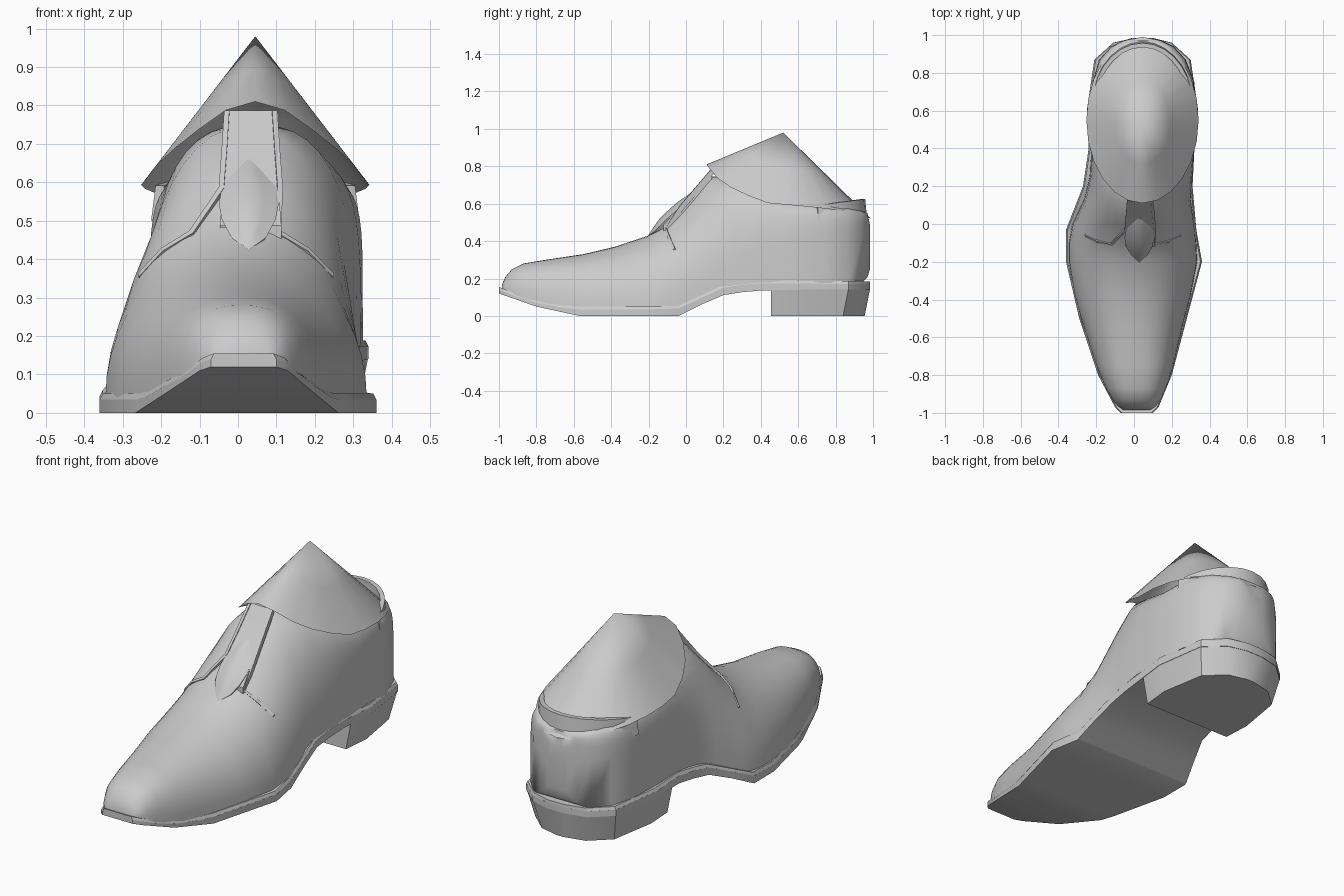
import bpy, bmesh, math
from mathutils import Vector

cube = bpy.data.objects.get("Cube")
if cube:
    bpy.data.objects.remove(cube)

grey = bpy.data.materials.new("plain grey")
grey.use_nodes = True
grey.diffuse_color = (0.6, 0.6, 0.6, 1)
grey.node_tree.nodes["Principled BSDF"].inputs["Base Color"].default_value = (0.6, 0.6, 0.6, 1)


def lerp(table, y):
    """Interpolate the columns of a table keyed by y."""
    if y <= table[0][0]:
        return table[0][1:]
    for a, b in zip(table, table[1:]):
        if y <= b[0]:
            t = (y - a[0]) / (b[0] - a[0])
            return [p + (q - p) * t for p, q in zip(a[1:], b[1:])]
    return table[-1][1:]


def make(name, rings, closed=True, caps=True, angle=40):
    """Bridge equal-length rings of points into one object."""
    bm = bmesh.new()
    rows = [[bm.verts.new(p) for p in ring] for ring in rings]
    n = len(rows[0])
    for a, b in zip(rows, rows[1:]):
        for i in range(n if closed else n - 1):
            j = (i + 1) % n
            bm.faces.new((a[i], a[j], b[j], b[i]))
    if caps:
        bm.faces.new(rows[0][::-1])
        bm.faces.new(rows[-1])
    bmesh.ops.remove_doubles(bm, verts=bm.verts, dist=0.0005)
    bmesh.ops.recalc_face_normals(bm, faces=bm.faces)
    mesh = bpy.data.meshes.new(name)
    bm.to_mesh(mesh)
    bm.free()
    ob = bpy.data.objects.new(name, mesh)
    bpy.context.collection.objects.link(ob)
    mesh.materials.append(grey)
    bpy.ops.object.select_all(action="DESELECT")
    ob.select_set(True)
    bpy.context.view_layer.objects.active = ob
    bpy.ops.object.shade_smooth_by_angle(angle=math.radians(angle))
    return ob


# Sole plan (y, left edge, right edge) and its height profiles
plan = [(-1, -.07, .10), (-.97, -.10, .13), (-.8, -.19, .20), (-.5, -.29, .28),
        (-.2, -.36, .36), (-.03, -.36, .33), (.2, -.27, .31), (.4, -.24, .32),
        (.6, -.25, .34), (.87, -.21, .30), (.96, -.11, .20), (.985, .0, .1)]
welt = [(-1, .155), (-.9, .115), (-.75, .07), (-.6, .05), (-.05, .05), (.08, .11),
        (.2, .165), (.35, .19), (1, .185)]
tread = [(-1, .12), (-.8, .05), (-.57, 0), (-.04, 0), (.08, .06), (.22, .12), (.45, .14), (1, .14)]


def slab(y, low, high, inset=0):
    l, r = lerp(plan, y)
    return [(l, y, low), (r, y, low), (r - inset, y, high), (l + inset, y, high)]


stops = sorted({row[0] for row in plan} | {-.9, -.65, -.57, -.04, .08, .3})
make("sole", [slab(y, lerp(tread, y)[0], lerp(welt, y)[0] - .015) for y in stops], angle=30)
make("welt", [slab(y, lerp(welt, y)[0] - .016, lerp(welt, y)[0], .008) for y in stops], angle=30)


# Heel block, tapering in towards the ground
def heel_ring(z, pull):
    ys = [.455, .6, .87, .96, .985]
    ring = [(lerp(plan, y)[1] - pull, y - pull * (y > .7), z) for y in ys]
    return ring + [(lerp(plan, y)[0] + pull, y - pull * (y > .7), z) for y in ys[::-1]]


make("heel", [heel_ring(0, .03), heel_ring(.15, 0)], angle=30)

# Upper: arched sections (y, left, right, base lift, crown height, squareness)
arch = [(-.985, -.06, .09, 0, .165, 2), (-.965, -.085, .115, 0, .21, 2.2),
        (-.93, -.115, .14, 0, .25, 2.4), (-.87, -.15, .17, 0, .28, 2.5),
        (-.75, -.2, .21, 0, .30, 2.4), (-.55, -.265, .255, 0, .33, 2.2),
        (-.38, -.315, .3, 0, .37, 2.1), (-.2, -.345, .335, 0, .43, 2),
        (-.1, -.345, .33, 0, .50, 1.9), (0, -.325, .32, 0, .605, 1.9),
        (.13, -.265, .30, 0, .745, 2.1), (.25, -.235, .31, 0, .75, 2.7),
        (.4, -.225, .32, 0, .68, 4), (.55, -.23, .325, 0, .62, 6),
        (.75, -.22, .32, 0, .6, 8), (.87, -.185, .275, 0, .58, 9),
        (.94, -.12, .21, 0, .56, 9), (.97, -.06, .15, .03, .55, 8), (.985, -.01, .1, .08, .48, 6)]


def skin(y, a, lift=0):
    """Point on the upper; a runs from 0 at +x to pi at -x."""
    l, r, base, top, p = lerp(arch, y)
    low = lerp(welt, y)[0] - .01 + base
    c, s = math.cos(a), math.sin(a)
    x = math.copysign(abs(c) ** (2 / p), c) * ((r - l) / 2 + lift)
    return Vector(((l + r) / 2 + x, y, low + max(s, 0) ** (2 / p) * (top - low + lift)))


STEPS = 22
make("upper", [[skin(row[0], math.pi * i / STEPS) for i in range(STEPS + 1)] for row in arch], angle=55)

# Peaked cover over the ankle opening
rim_height = [(.11, .81), (.15, .75), (.25, .68), (.42, .605), (.7, .58), (.85, .56), (.99, .52)]
rim = []
for i in range(24):
    a = math.tau * i / 24
    y = .55 - .44 * math.cos(a)
    rim.append(Vector((.045 + .297 * math.sin(a), y, lerp(rim_height, y)[0])))
peak = Vector((.045, .52, .98))
make("ankle_cover", [rim, [p.lerp(peak, .5) for p in rim], [peak] * 24], caps=False, angle=75)

# Raised collar standing round the back of the opening
collar = []
for i in range(13):
    a = math.pi * (i / 12 * .84 + .08)
    c, s = math.cos(a), math.sin(a)
    collar.append([(.045 + (.28 - d) * c, .62 + (.35 - d) * s, z)
                   for d, z in ((0, .5), (.012, .58 + .045 * s), (.035, .58 + .045 * s), (.035, .5))])
make("collar", collar, angle=30)

# Tongue panel between the two side flaps
tongue = [(-.12, .475), (-.03, .575), (.06, .68), (.14, .775)]
make("tongue", [[(.033 + s * w, y, z + d) for s, d in ((-1, -.04), (-1, .012), (1, .012), (1, -.04))]
                for (y, z), w in zip(tongue, (.08, .072, .066, .06))], angle=30)


# Flap edges: raised strips down the throat and out over the instep
def strip(name, path, width):
    rings = []
    for i, p in enumerate(path):
        way = (path[min(i + 1, len(path) - 1)] - path[max(i - 1, 0)]).normalized()
        out = Vector((p.x * .9, -.5, .6)).normalized()
        side = way.cross(out).normalized() * width
        rings.append([p - side - out * .02, p - side + out * .008,
                      p + side + out * .008, p + side - out * .02])
    make(name, rings, angle=30)


for name, sign in (("left_flap_edge", 1), ("right_flap_edge", -1)):
    throat = [Vector((.033 + sign * w, y, z + .006))
              for (y, z), w in zip(tongue[:0:-1], (.062, .068, .076))]
    wing = [skin(y, math.pi / 2 - sign * a) for y, a in ((-.105, .36), (-.09, .62), (-.06, .88))]
    strip(name, throat + wing, .007)

# Leaf-shaped ornament on the instep
spine = [(-.205, .425), (-.18, .465), (-.145, .515), (-.1, .56), (-.05, .605), (0, .64), (.03, .66)]
leaf = []
for i, (y, z) in enumerate(spine):
    w = .078 * math.sin(math.pi * i / 6) ** .8 if 0 < i < 6 else 0
    leaf.append([(.028 + s * w, y + abs(s) * w * .35, z - abs(s) * w * .2) for s in (-1, -.5, 0, .5, 1)]
                + [(.028 + s * w, y + w * .9, z - w * .5) for s in (.8, -.8)])
make("instep_leaf", leaf, caps=False, angle=50)
